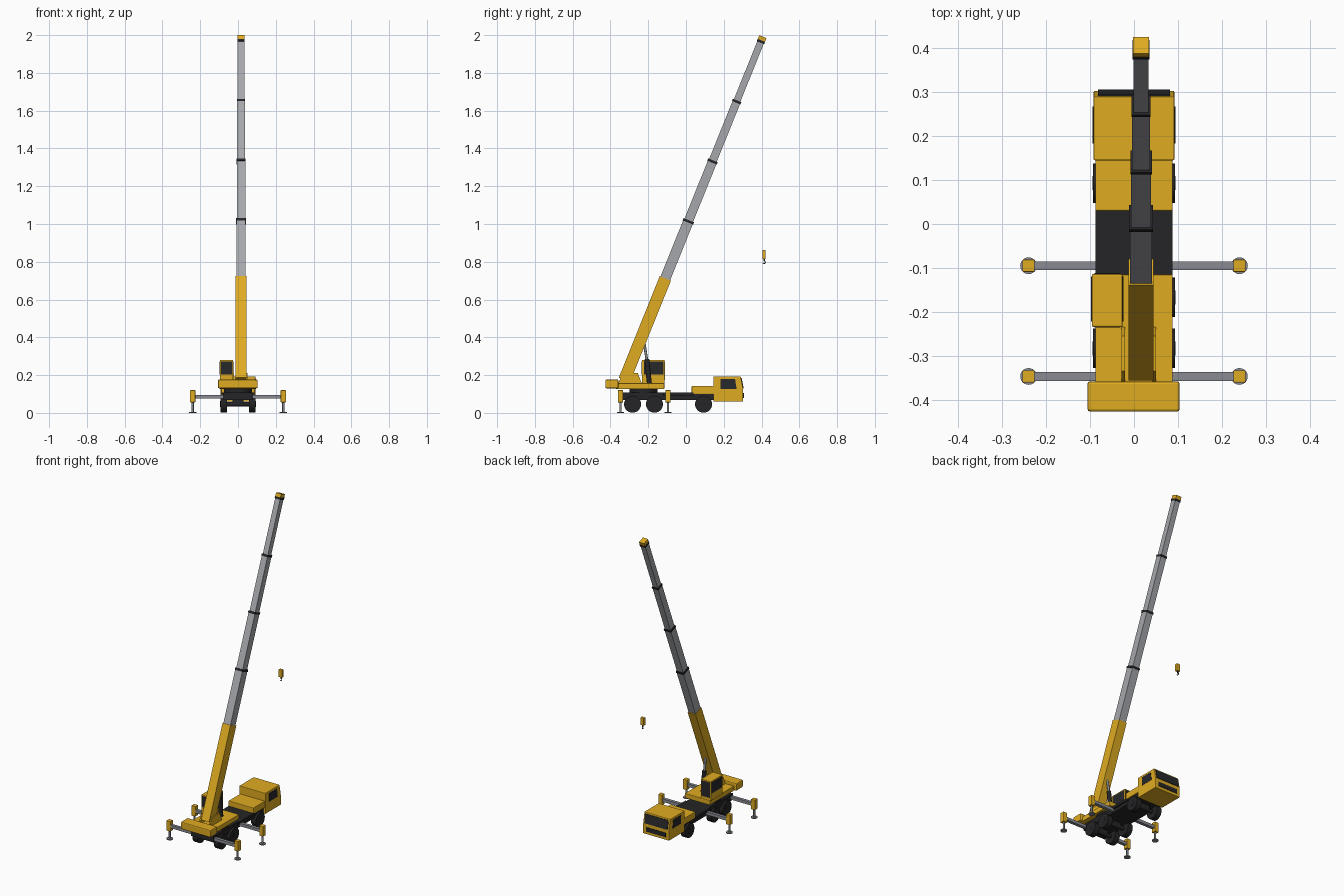
import bpy, bmesh, math
from mathutils import Vector

cube = bpy.data.objects.get("Cube")
if cube:
    bpy.data.objects.remove(cube, do_unlink=True)


def material(name, rgb):
    m = bpy.data.materials.new(name)
    m.use_nodes = True
    m.diffuse_color = (*rgb, 1)
    m.node_tree.nodes["Principled BSDF"].inputs["Base Color"].default_value = (*rgb, 1)
    return m


YELLOW = material("yellow paint", (0.74, 0.41, 0.015))
BLACK = material("black rubber", (0.018, 0.018, 0.02))
GLASS = material("dark glass", (0.02, 0.021, 0.024))
GREY = material("boom grey", (0.38, 0.39, 0.41))
STEEL = material("steel", (0.25, 0.26, 0.29))


def finish(name, bm, mat, bevel=0, smooth=False):
    bmesh.ops.recalc_face_normals(bm, faces=bm.faces)
    mesh = bpy.data.meshes.new(name)
    bm.to_mesh(mesh)
    bm.free()
    mesh.materials.append(mat)
    ob = bpy.data.objects.new(name, mesh)
    bpy.context.collection.objects.link(ob)
    if bevel:
        mod = ob.modifiers.new("bevel", "BEVEL")
        mod.width = bevel
        mod.segments = 2
    if smooth:
        bpy.ops.object.select_all(action="DESELECT")
        ob.select_set(True)
        bpy.context.view_layer.objects.active = ob
        bpy.ops.object.shade_smooth_by_angle(angle=math.radians(35))
    return ob


def box(name, x, y, z, mat, bevel=0):
    """Box from (min, max) ranges."""
    bm = bmesh.new()
    bmesh.ops.create_cube(bm, size=1)
    for v in bm.verts:
        v.co = [(r[0] + r[1]) / 2 + c * (r[1] - r[0]) for c, r in zip(v.co, (x, y, z))]
    return finish(name, bm, mat, bevel)


def rod(name, a, b, radius, mat, sides=24):
    """Cylinder between two points."""
    a, b = Vector(a), Vector(b)
    bm = bmesh.new()
    bmesh.ops.create_cone(bm, cap_ends=True, segments=sides, radius1=radius,
                          radius2=radius, depth=(b - a).length)
    turn = (b - a).to_track_quat("Z", "Y").to_matrix()
    for v in bm.verts:
        v.co = turn @ v.co + (a + b) / 2
    return finish(name, bm, mat, smooth=True)


def extrude_x(name, profile, x0, x1, mat, bevel=0):
    """Side profile of (y, z) points pulled across x."""
    bm = bmesh.new()
    face = bm.faces.new([bm.verts.new((x0, y, z)) for y, z in profile])
    out = bmesh.ops.extrude_face_region(bm, geom=[face])["geom"]
    bmesh.ops.translate(bm, vec=(x1 - x0, 0, 0),
                        verts=[g for g in out if isinstance(g, bmesh.types.BMVert)])
    return finish(name, bm, mat, bevel)


# Carrier
box("chassis", (-0.08, 0.08), (-0.36, 0.29), (0.068, 0.108), BLACK)
box("chassis_deck", (-0.088, 0.088), (-0.12, 0.04), (0.09, 0.108), BLACK)
box("engine_cover", (-0.088, 0.088), (0.03, 0.15), (0.1, 0.142), YELLOW, 0.003)
extrude_x("driver_cab", [(0.145, 0.06), (0.303, 0.06), (0.303, 0.125), (0.29, 0.193),
                         (0.145, 0.193)], -0.092, 0.092, YELLOW, 0.003)
extrude_x("windshield", [(0.302, 0.128), (0.306, 0.128), (0.295, 0.184), (0.29, 0.184)],
          -0.082, 0.082, GLASS)
box("grille", (-0.07, 0.07), (0.302, 0.306), (0.078, 0.105), BLACK)

for side, s in (("left", 1), ("right", -1)):
    x = sorted((s * 0.09, s * 0.094))
    extrude_x(f"cab_window_{side}", [(0.183, 0.126), (0.268, 0.126), (0.26, 0.179),
                                     (0.183, 0.179)], *x, GLASS)
    for i, y in enumerate((-0.283, -0.167, 0.093)):
        rod(f"wheel_{side}_{i + 1}", (s * 0.058, y, 0.046), (s * 0.093, y, 0.046), 0.045, BLACK, 32)
        rod(f"hub_{side}_{i + 1}", (s * 0.09, y, 0.046), (s * 0.0945, y, 0.046), 0.016, BLACK)
    # Outriggers
    for end, y in (("front", -0.095), ("rear", -0.347)):
        tag = f"{end}_{side}"
        x = sorted((s * 0.05, s * 0.235))
        box(f"outrigger_beam_{tag}", x, (y - 0.01, y + 0.01), (0.077, 0.096), STEEL)
        x = sorted((s * 0.226, s * 0.254))
        box(f"outrigger_jack_{tag}", x, (y - 0.014, y + 0.014), (0.056, 0.12), YELLOW, 0.002)
        rod(f"outrigger_leg_{tag}", (s * 0.24, y, 0.004), (s * 0.24, y, 0.06), 0.006, STEEL)
        rod(f"outrigger_pad_{tag}", (s * 0.24, y, 0), (s * 0.24, y, 0.006), 0.019, STEEL)

for i, y in enumerate((-0.283, -0.167, 0.093)):
    rod(f"axle_{i + 1}", (-0.06, y, 0.046), (0.06, y, 0.046), 0.012, BLACK)
    box(f"axle_mount_{i + 1}", (-0.03, 0.03), (y - 0.012, y + 0.012), (0.045, 0.07), BLACK)

# Slewing upper works
rod("turntable", (0, -0.225, 0.1), (0, -0.225, 0.132), 0.075, BLACK, 32)
box("upper_deck", (-0.088, 0.088), (-0.37, -0.115), (0.127, 0.157), YELLOW, 0.002)
box("counterweight", (-0.106, 0.104), (-0.427, -0.358), (0.13, 0.177), YELLOW, 0.006)
BX = 0.016
for side, x in (("left", 0.046), ("right", -0.024)):
    extrude_x(f"boom_bracket_{side}", [(-0.362, 0.15), (-0.232, 0.15), (-0.255, 0.21),
                                       (-0.335, 0.21)], x - 0.004, x + 0.004, YELLOW)

# Operator cab with windows on every side
box("operator_cab", (-0.096, -0.026), (-0.234, -0.114), (0.155, 0.28), YELLOW, 0.003)
wz = (0.203, 0.272)
box("operator_window_right", (-0.098, -0.095), (-0.222, -0.12), wz, GLASS)
box("operator_window_left", (-0.027, -0.024), (-0.222, -0.12), wz, GLASS)
box("operator_window_rear", (-0.09, -0.032), (-0.236, -0.233), wz, GLASS)
box("operator_windshield", (-0.09, -0.032), (-0.115, -0.112), (0.175, 0.272), GLASS)

# Telescopic boom
SLOPE = 0.4035


def boom_box(name, z0, z1, width, depth, mat):
    """Box whose axis follows the boom line between two heights."""
    a, b = [Vector((BX, -0.316 + (z - 0.2) * SLOPE, z)) for z in (z0, z1)]
    along = (b - a).normalized()
    across = Vector((0, along.z, -along.y)) * depth / 2
    profile = [a - across, a + across, b + across, b - across]
    return extrude_x(name, [(p.y, p.z) for p in profile], BX - width / 2, BX + width / 2, mat)


boom_box("boom_base", 0.175, 0.712, 0.056, 0.064, YELLOW)
low = 0.69
for i, top in enumerate((1.018, 1.335, 1.652, 1.97)):
    width, depth = 0.05 - i * 0.005, 0.055 - i * 0.006
    boom_box(f"boom_section_{i + 1}", low, top, width, depth, GREY)
    boom_box(f"boom_collar_{i + 1}", top - 0.01, top + 0.002, width + 0.004, depth + 0.005, BLACK)
    low = top - 0.01
boom_box("boom_head", 1.968, 1.992, 0.036, 0.041, YELLOW)

# Lifting cylinder
foot, joint, pin = (BX, -0.194, 0.158), (BX, -0.208, 0.285), (BX, -0.222, 0.375)
rod("lift_cylinder", foot, joint, 0.013, BLACK)
rod("lift_rod", joint, pin, 0.007, STEEL)

# Hook block
HY = 0.413
box("hook_block", (BX - 0.012, BX + 0.012), (HY - 0.009, HY + 0.009), (0.815, 0.863), YELLOW, 0.002)
rod("hook_shank", (BX, HY, 0.803), (BX, HY, 0.818), 0.004, BLACK, 12)
hook = bpy.data.curves.new("hook", "CURVE")
hook.dimensions = "3D"
hook.bevel_depth = 0.0025
hook.bevel_resolution = 2
hook.use_fill_caps = True
line = hook.splines.new("POLY")
line.points.add(8)
for i, p in enumerate(line.points):
    t = math.radians(90 - i * 30)
    p.co = (BX, HY + 0.007 * math.cos(t), 0.798 + 0.007 * math.sin(t), 1)
hook.materials.append(BLACK)
bpy.context.collection.objects.link(bpy.data.objects.new("hook", hook))
